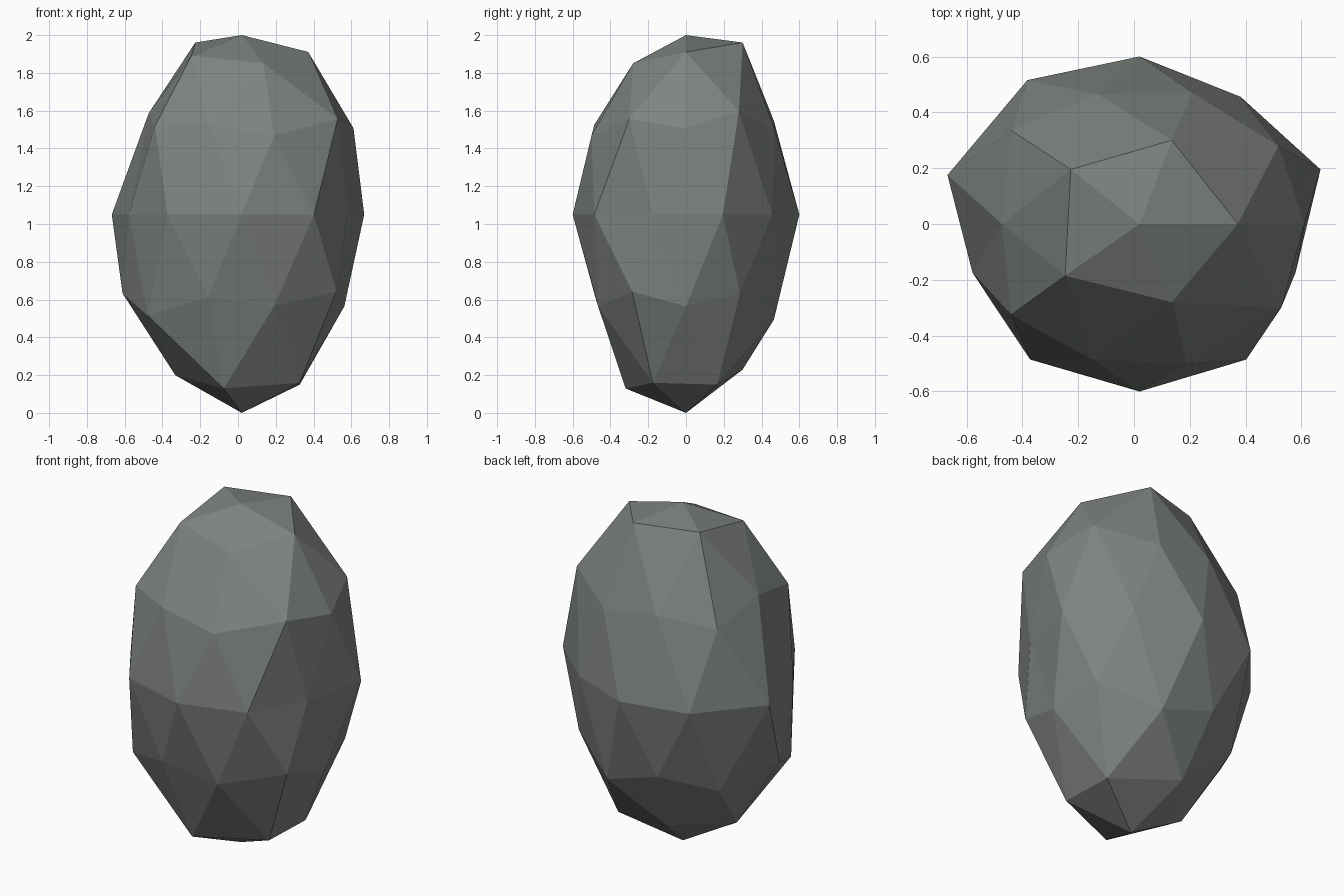
import bpy
import bmesh
import math
from mathutils import Vector

# Remove the default cube if present
default_cube = bpy.data.objects.get("Cube")
if default_cube:
    bpy.data.objects.remove(default_cube, do_unlink=True)

CENTRE = Vector((0.02, 0, 1.05))
SIZE = Vector((0.65, 0.6, 1))

# Chips per ring, top to bottom, in hundredths; each ring runs counter-clockwise from +x
CHIPS = [
    [(0, 0, -5)],
    [(1, 0, 1), (1, 0, 6), (3, 1, 6), (1, 0, -1), (1, 2, -5)],
    [(5, -2, 2), (2, -2, -3), (6, 0, 1), (0, 0, -5), (6, 0, -2)],
    [(1, 0, 1), (1, -4, 0), (1, 2, 0), (1, -1, 2), (-1, 1, -3)],
    [(3, 1), (-2, -3), (0, 0), (-2, 3), (-7, -1),
     (2, 1), (-1, 0), (0, 0), (0, 0), (-6, 1)],
    [(1, -3, 3), (1, -3, 0), (-5, 0, 3), (0, 3, 1), (3, 3, 4)],
    [(-1, 0, 4), (0, -2, -3), (0, 0, 0), (-5, 0, -1), (0, 2, 4)],
    [(3, -2, -5), (0, 0, 3), (-1, 0, 0), (1, -2, -7), (3, 1, -4)],
    [(0, 0, -5)],
]


def flat_material(name, colour):
    mat = bpy.data.materials.new(name)
    mat.use_nodes = True
    mat.diffuse_color = colour
    shader = next(n for n in mat.node_tree.nodes if n.type == 'BSDF_PRINCIPLED')
    shader.inputs["Base Color"].default_value = colour
    return mat


def rings_from_top(verts):
    """Group the vertices by height, each ring sorted around the z axis."""
    rings = {}
    for v in verts:
        rings.setdefault(round(v.co.z, 2) + 0.0, []).append(v)
    for height in sorted(rings, reverse=True):
        yield sorted(rings[height],
                     key=lambda v: (math.atan2(v.co.y, v.co.x) + 0.1) % math.tau)


# Rock: a faceted sphere, stretched upright and chipped unevenly
bm = bmesh.new()
bmesh.ops.create_icosphere(bm, subdivisions=2, radius=1)
for ring, chips in zip(list(rings_from_top(bm.verts)), CHIPS):
    for vert, chip in zip(ring, chips):
        nudge = Vector(chip).to_3d() / 100
        vert.co = CENTRE + vert.co * SIZE + nudge
for face in bm.faces:
    face.smooth = False

mesh = bpy.data.meshes.new("rock")
bm.to_mesh(mesh)
bm.free()
mesh.materials.append(flat_material("stone grey", (0.21, 0.23, 0.215, 1)))
rock = bpy.data.objects.new("rock", mesh)
bpy.context.collection.objects.link(rock)
